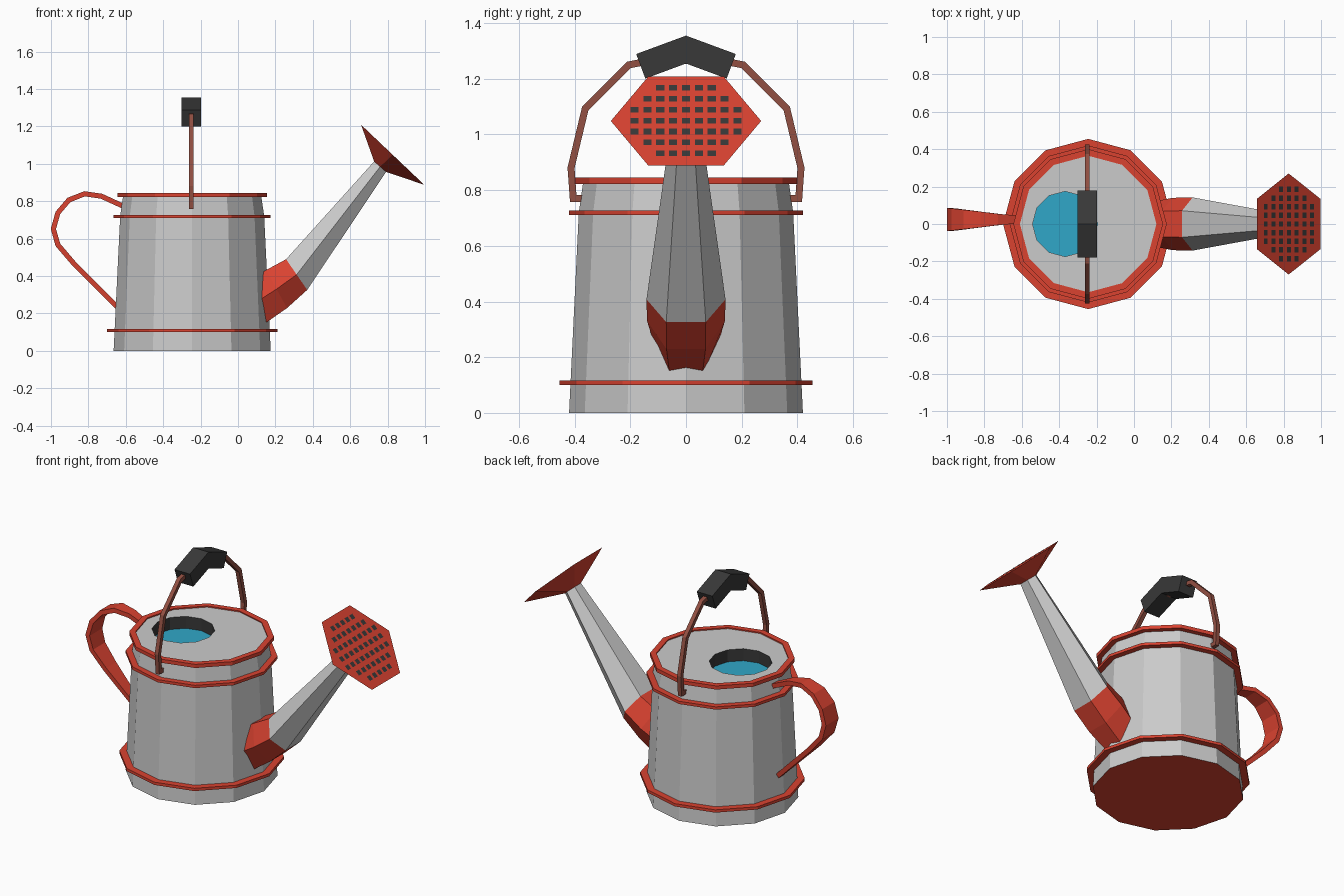
import bpy, bmesh
from math import cos, sin, pi
from mathutils import Vector as V

if "Cube" in bpy.data.objects:
    bpy.data.objects.remove(bpy.data.objects["Cube"])

CX = -0.245   # axis of the can


def material(name, rgb):
    m = bpy.data.materials.new(name)
    m.diffuse_color = (*rgb, 1)
    m.use_nodes = True
    m.node_tree.nodes["Principled BSDF"].inputs["Base Color"].default_value = m.diffuse_color
    return m


RED = material("red_paint", (0.70, 0.055, 0.03))
RUST = material("rusty_wire", (0.29, 0.08, 0.055))
DARK = material("dark", (0.04, 0.04, 0.04))
BLUE = material("water_blue", (0.03, 0.39, 0.58))


def finish(name, bm, mat=None, closed=False):
    if closed:
        bmesh.ops.recalc_face_normals(bm, faces=bm.faces)
    me = bpy.data.meshes.new(name)
    bm.to_mesh(me)
    bm.free()
    if mat:
        me.materials.append(mat)
    ob = bpy.data.objects.new(name, me)
    bpy.context.collection.objects.link(ob)
    return ob


def loft(name, rings, mat=None, caps=False, loop=False):
    bm = bmesh.new()
    vs = [[bm.verts.new(p) for p in r] for r in rings]
    n = len(rings[0])
    pairs = list(zip(vs, vs[1:])) + ([(vs[-1], vs[0])] if loop else [])
    for a, b in pairs:
        for i in range(n):
            j = (i + 1) % n
            bm.faces.new((a[i], a[j], b[j], b[i]))
    if caps:
        bm.faces.new(vs[0])
        bm.faces.new(vs[-1])
    return finish(name, bm, mat, caps or loop)


def circle(r, z, cx=CX, n=12):
    return [V((cx + r * cos(2 * pi * i / n), r * sin(2 * pi * i / n), z)) for i in range(n)]


def disc(name, ring, mat):
    bm = bmesh.new()
    bm.faces.new([bm.verts.new(p) for p in ring])
    finish(name, bm, mat)


def sweep(name, path, t, widths, to3d, mat):
    """Rectangular section swept along a flat path with mitred corners."""
    pts = [V(p) for p in path]
    dirs = [(b - a).normalized() for a, b in zip(pts, pts[1:])]
    rings = []
    for i, p in enumerate(pts):
        d0, d1 = dirs[max(i - 1, 0)], dirs[min(i, len(dirs) - 1)]
        d = (d0 + d1).normalized()
        nrm = V((-d.y, d.x)) * (t / d.dot(d0))
        w = widths[i]
        rings.append([to3d(p + nrm * s, w * k) for s, k in ((1, 1), (1, -1), (-1, -1), (-1, 1))])
    loft(name, rings, mat, caps=True)


# Can body with lid and off-centre filling hole
HX, HR = -0.368, 0.174
loft("body", [circle(0.42, 0), circle(0.385, 0.72), circle(0.368, 0.838), circle(HR, 0.838, HX)])
loft("filling_hole_wall", [circle(HR, 0.838, HX), circle(HR, 0.76, HX)], DARK)
disc("water", circle(HR, 0.765, HX), BLUE)
disc("base", circle(0.42, 0)[::-1], RED)

# Hoops round the can
for name, inner, outer, z0, z1 in (("bottom_hoop", 0.405, 0.455, 0.10, 0.117),
                                   ("middle_hoop", 0.375, 0.42, 0.71, 0.727),
                                   ("top_rim", 0.365, 0.40, 0.823, 0.845)):
    loft(name, [circle(inner, z0), circle(outer, z0), circle(outer, z1), circle(inner, z1)],
         RED, loop=True)


# Hexagonal spout sections given by top (x, z), bottom (x, z) and half width
def hexagon(top, bot, w):
    t, b = V((top[0], 0, top[1])), V((bot[0], 0, bot[1]))
    c, u = (t + b) / 2, (t - b) / 2
    return [c + u * (sin(k * pi / 3) / sin(pi / 3)) + V((0, w * cos(k * pi / 3), 0))
            for k in range(6)]


joint = hexagon((0.257, 0.49), (0.37, 0.326), 0.142)
tip = hexagon((0.728, 1.013), (0.792, 0.957), 0.06)
P_TOP, P_BOT = V((0.658, 0, 1.209)), V((0.996, 0, 0.888))
plate = hexagon((P_TOP.x, P_TOP.z), (P_BOT.x, P_BOT.z), 0.27)
loft("spout_collar", [hexagon((0.04, 0.37), (0.12, 0.13), 0.115),
                      hexagon((0.15, 0.432), (0.262, 0.229), 0.14), joint], RED, caps=True)
loft("spout", [joint, tip], caps=True)
loft("rose", [tip, plate], RED, caps=True)

# Square holes on the rose plate
up = (P_TOP - P_BOT).normalized()
out = V((-up.z, 0, up.x))
out = out if out.x > 0 else -out
centre = (P_TOP + P_BOT) / 2 + out * 0.002
bm = bmesh.new()
for row, count in enumerate((5, 7, 9, 9, 9, 7, 5)):
    for col in range(count):
        c = centre + up * (3 - row) * 0.057 + V((0, (col - (count - 1) / 2) * 0.0462, 0))
        bm.faces.new([bm.verts.new(c + up * a * 0.0145 + V((0, b * 0.0145, 0)))
                      for a, b in ((-1, -1), (-1, 1), (1, 1), (1, -1))])
finish("rose_holes", bm, DARK)

# Carrying bail: half path mirrored, in the y-z plane
half = [(-0.365, 0.77), (-0.405, 0.77), (-0.413, 0.88), (-0.362, 1.093), (-0.205, 1.25), (-0.13, 1.265)]
bail = half + [(-y, z) for y, z in reversed(half)]
across = lambda p, w: V((-0.25 + w, p.x, p.y))
sweep("bail", bail, 0.0125, [0.0125] * len(bail), across, RUST)
sweep("bail_grip", [(-0.1625, 1.245), (0, 1.305), (0.1625, 1.245)], 0.047, [0.052] * 3, across, DARK)

# Rear handle: ribbon in the x-z plane, widest at the back
back = [(-0.612, 0.773), (-0.73, 0.827), (-0.82, 0.84), (-0.904, 0.807), (-0.963, 0.738),
        (-0.987, 0.652), (-0.963, 0.567), (-0.88, 0.47), (-0.645, 0.235)]
sweep("rear_handle", back, 0.0135, [0.02, 0.03, 0.042, 0.052, 0.059, 0.061, 0.058, 0.048, 0.02],
      lambda p, w: V((p.x, 0.024 + w, p.y)), RED)
